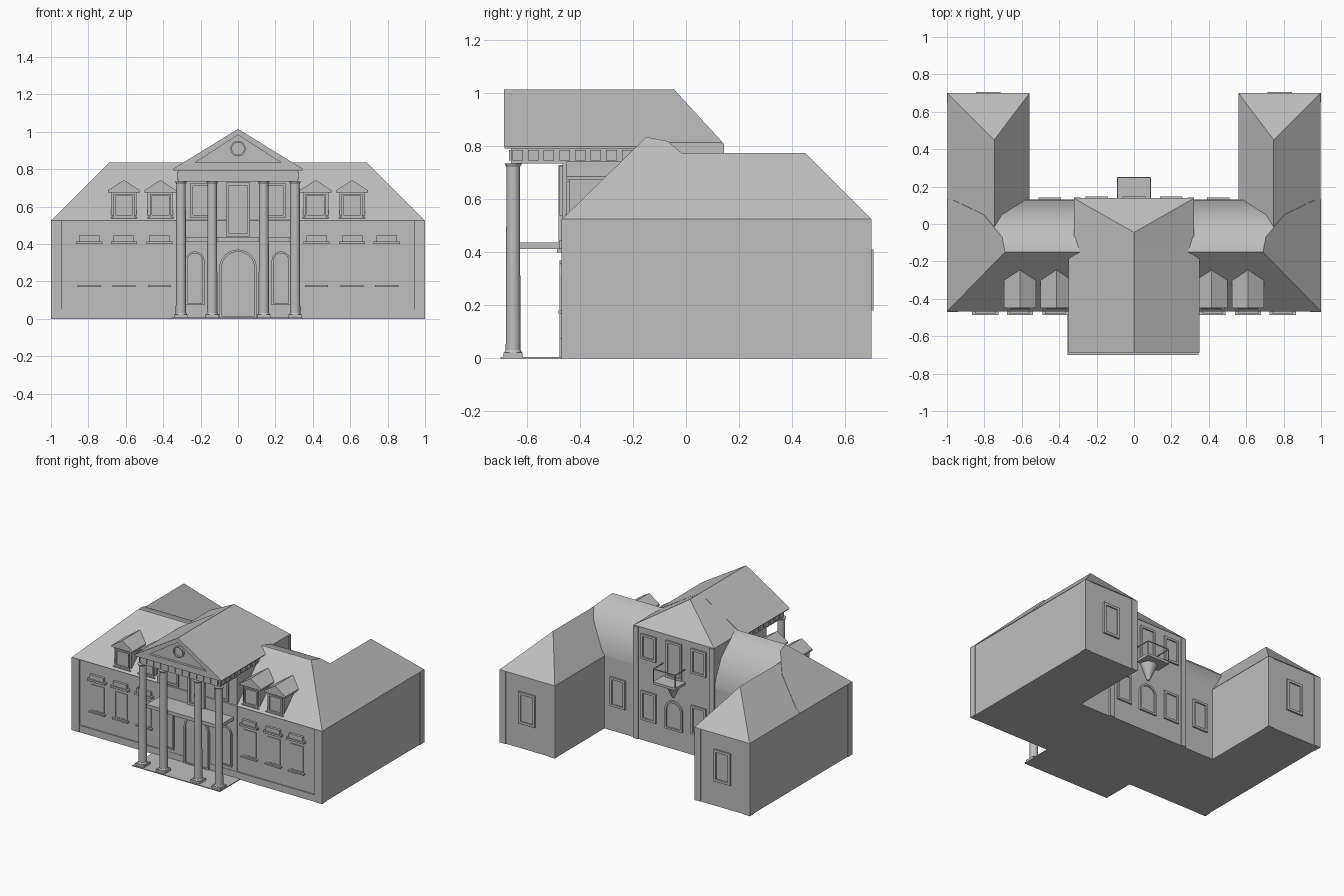
import bpy, bmesh, math

if "Cube" in bpy.data.objects:
    bpy.data.objects.remove(bpy.data.objects["Cube"])

grey = bpy.data.materials.new("stone grey")
grey.diffuse_color = (0.52, 0.52, 0.52, 1)
grey.use_nodes = True
grey.node_tree.nodes["Principled BSDF"].inputs["Base Color"].default_value = grey.diffuse_color


def mesh(name, verts, faces, smooth=None):
    bm = bmesh.new()
    vs = [bm.verts.new(v) for v in verts]
    for f in faces:
        bm.faces.new([vs[i] for i in f])
    bmesh.ops.recalc_face_normals(bm, faces=bm.faces)
    me = bpy.data.meshes.new(name)
    bm.to_mesh(me)
    bm.free()
    me.materials.append(grey)
    ob = bpy.data.objects.new(name, me)
    bpy.context.collection.objects.link(ob)
    if smooth:
        bpy.ops.object.select_all(action='DESELECT')
        ob.select_set(True)
        bpy.context.view_layer.objects.active = ob
        bpy.ops.object.shade_smooth_by_angle(angle=math.radians(smooth))
    return ob


def loft(name, a, b, smooth=None):
    """Closed solid between two matching outlines."""
    n = len(a)
    faces = [(i, (i + 1) % n, n + (i + 1) % n, n + i) for i in range(n)]
    return mesh(name, a + b, faces + [tuple(range(n)), tuple(range(n, 2 * n))], smooth)


def box(name, x0, x1, y0, y1, z0, z1):
    pts = [(x0, y0), (x1, y0), (x1, y1), (x0, y1)]
    return loft(name, [(x, y, z0) for x, y in pts], [(x, y, z1) for x, y in pts])


def prism(name, pts, y0, y1, smooth=None):
    return loft(name, [(x, y0, z) for x, z in pts], [(x, y1, z) for x, z in pts], smooth)


def ring(name, outer, inner, y0, y1):
    n = len(outer)
    loops = [(outer, y0), (inner, y0), (inner, y1), (outer, y1)]
    verts = [(x, y, z) for pts, y in loops for x, z in pts]
    faces = []
    for k in range(4):
        m = (k + 1) % 4
        for i in range(n):
            j = (i + 1) % n
            faces.append((k * n + i, k * n + j, m * n + j, m * n + i))
    return mesh(name, verts, faces)


def round_part(name, x, y, z0, z1, r0, r1, n=24):
    c = [(math.cos(math.tau * i / n), math.sin(math.tau * i / n)) for i in range(n)]
    return loft(name, [(x + r0 * p, y + r0 * q, z0) for p, q in c],
                [(x + r1 * p, y + r1 * q, z1) for p, q in c], 40)


def outline(cx, hw, z0, z1, arch=False, inset=0.0):
    w, lo = hw - inset, z0 + inset
    if not arch:
        return [(cx - w, lo), (cx + w, lo), (cx + w, z1 - inset), (cx - w, z1 - inset)]
    top = [(cx + w * math.cos(math.pi * i / 16), z1 - hw + w * math.sin(math.pi * i / 16))
           for i in range(17)]
    return [(cx - w, lo), (cx + w, lo)] + top


def window(name, cx, hw, z0, z1, wall, side, arch=False, rim=0.012, out=0.012):
    """Raised frame with a thin pane; side is -1 for the front, 1 for the back."""
    inner = outline(cx, hw, z0, z1, arch, rim)
    ring(name + "_frame", outline(cx, hw, z0, z1, arch), inner, wall - side * 0.01, wall + side * out)
    prism(name + "_pane", inner, wall - side * 0.004, wall + side * 0.003)


EAVE = 0.525

# U-shaped body
plan = [(-0.995, -0.46), (0.995, -0.46), (0.995, 0.695), (0.56, 0.695),
        (0.56, 0.13), (-0.56, 0.13), (-0.56, 0.695), (-0.995, 0.695)]
loft("house_walls", [(x, y, 0) for x, y in plan], [(x, y, EAVE) for x, y in plan])
box("front_plinth", -0.99, 0.99, -0.468, -0.45, 0, 0.05)

# Main roof: straight front slope, rounded back, hipped ends
prof = [(-0.468, EAVE), (-0.15, 0.835), (-0.07, 0.82), (0.05, 0.72), (0.127, 0.56), (0.13, EAVE)]
loft("main_roof", [(-1 + z - EAVE, y, z) for y, z in prof],
     [(1 - z + EAVE, y, z) for y, z in prof], 35)

for s in (-1, 1):
    # Corner pilasters
    box("front_corner_pilaster", s * 0.94, s, -0.47, -0.42, 0, EAVE)
    box("rear_outer_pilaster", s * 0.95, s, 0.65, 0.70, 0, EAVE)
    box("rear_inner_pilaster", s * 0.558, s * 0.605, 0.65, 0.70, 0, EAVE)
    box("centre_rear_pilaster", s * 0.285, s * 0.322, 0.12, 0.143, 0, 0.81)

    # Wing roof, hipped at the back
    mesh("wing_roof", [(s * 0.998, -0.1, EAVE), (s * 0.558, -0.1, EAVE), (s * 0.558, 0.70, EAVE),
                       (s * 0.998, 0.70, EAVE), (s * 0.747, -0.1, 0.775), (s * 0.747, 0.45, 0.775)],
         [(0, 1, 2, 3), (0, 3, 5, 4), (1, 4, 5, 2), (2, 5, 3), (0, 4, 1)])

    # Ground floor front windows with sill and hood
    for x in (0.42, 0.61, 0.795):
        x *= s
        window("front_window", x, 0.05, 0.18, 0.37, -0.46, -1, rim=0.008, out=0.006)
        box("window_sill", x - 0.062, x + 0.062, -0.48, -0.45, 0.17, 0.18)
        box("window_hood", x - 0.07, x + 0.07, -0.487, -0.45, 0.40, 0.414)
        box("window_hood_top", x - 0.055, x + 0.055, -0.478, -0.45, 0.414, 0.445)

    # Dormers
    for x in (0.415, 0.61):
        x *= s
        prism("dormer", [(x - 0.068, 0.535), (x + 0.068, 0.535), (x + 0.068, 0.685),
                         (x, 0.728), (x - 0.068, 0.685)], -0.44, -0.22)
        prism("dormer_roof", [(x - 0.085, 0.675), (x + 0.085, 0.675), (x + 0.085, 0.687),
                              (x, 0.742), (x - 0.085, 0.687)], -0.45, -0.23)
        window("dormer_window", x, 0.056, 0.545, 0.668, -0.44, -1, rim=0.01)
        box("dormer_sill", x - 0.07, x + 0.07, -0.455, -0.42, 0.535, 0.545)

    # Rear windows
    window("wing_rear_window", s * 0.78, 0.066, 0.18, 0.41, 0.695, 1, rim=0.018)
    window("rear_window", s * 0.45, 0.06, 0.18, 0.39, 0.13, 1, rim=0.016)
    window("centre_rear_lower_window", s * 0.2, 0.06, 0.15, 0.36, 0.135, 1, rim=0.016)
    window("centre_rear_upper_window", s * 0.2, 0.06, 0.59, 0.77, 0.135, 1, rim=0.016)

    # Windows behind the columns
    window("porch_arched_window", s * 0.23, 0.05, 0.075, 0.36, -0.465, -1, True, 0.01)
    window("porch_upper_window", s * 0.2, 0.055, 0.54, 0.725, -0.465, -1, rim=0.014)

# Centre block and its doors
box("centre_block", -0.318, 0.318, -0.465, 0.135, 0, 0.815)
window("front_door", 0, 0.10, 0.003, 0.37, -0.465, -1, True, 0.012)
window("front_balcony_door", 0, 0.065, 0.44, 0.73, -0.465, -1, rim=0.016, out=0.016)
window("rear_balcony_door", 0, 0.062, 0.51, 0.775, 0.135, 1, rim=0.016)
window("rear_arched_window", 0, 0.07, 0.14, 0.35, 0.135, 1, True, 0.014)

# Porch floor, balcony and columns
box("porch_floor", -0.355, 0.345, -0.70, -0.45, 0, 0.006)
box("front_balcony", -0.29, 0.29, -0.63, -0.45, 0.412, 0.437)
for x in (-0.305, -0.138, 0.138, 0.305):
    y = -0.652
    box("column_plinth", x - 0.036, x + 0.036, y - 0.036, y + 0.036, 0.004, 0.022)
    round_part("column_base", x, y, 0.022, 0.032, 0.034, 0.029)
    round_part("column_shaft", x, y, 0.03, 0.735, 0.028, 0.025)
    round_part("column_capital", x, y, 0.722, 0.735, 0.026, 0.033)

# Entablature with square blocks
box("entablature", -0.318, 0.318, -0.66, -0.15, 0.735, 0.80)
box("cornice", -0.345, 0.345, -0.685, -0.15, 0.792, 0.803)
for i in range(11):
    x = -0.285 + i * 0.057
    box("front_block", x - 0.02, x + 0.02, -0.667, -0.65, 0.746, 0.786)
for i in range(8):
    y = -0.635 + i * 0.059
    for s in (-1, 1):
        box("side_block", s * 0.31, s * 0.326, y - 0.02, y + 0.02, 0.746, 0.786)

# Pediment with round window, and the centre roof
gable = [(-0.35, 0.80), (0.35, 0.80), (0, 1.015)]
ring("pediment_rim", gable, [(-0.23, 0.835), (0.23, 0.835), (0, 0.983)], -0.687, -0.66)
prism("porch_roof", gable, -0.67, -0.16)
circle = lambda r: [(r * math.cos(math.tau * i / 24), 0.91 + r * math.sin(math.tau * i / 24))
                    for i in range(24)]
ring("round_window_frame", circle(0.041), circle(0.033), -0.684, -0.665)
prism("round_window_pane", circle(0.033), -0.673, -0.665)
mesh("centre_roof", [(-0.322, -0.3, 0.815), (0.322, -0.3, 0.815), (0.322, 0.138, 0.815),
                     (-0.322, 0.138, 0.815), (0, -0.3, 1.0145), (0, -0.045, 1.0145)],
     [(0, 1, 2, 3), (0, 4, 5, 3), (1, 2, 5, 4), (2, 3, 5), (0, 1, 4)])

# Rear balcony with thin rails and a tapered bracket
box("rear_balcony", -0.09, 0.09, 0.13, 0.25, 0.49, 0.508)
round_part("rear_balcony_bracket", 0, 0.145, 0.38, 0.49, 0.008, 0.06)
box("rear_balcony_rail", -0.09, 0.09, 0.245, 0.25, 0.597, 0.603)
for s in (-1, 1):
    box("rear_balcony_side_rail", s * 0.085, s * 0.09, 0.13, 0.25, 0.597, 0.603)
    box("rear_balcony_post", s * 0.085, s * 0.09, 0.245, 0.25, 0.50, 0.60)
